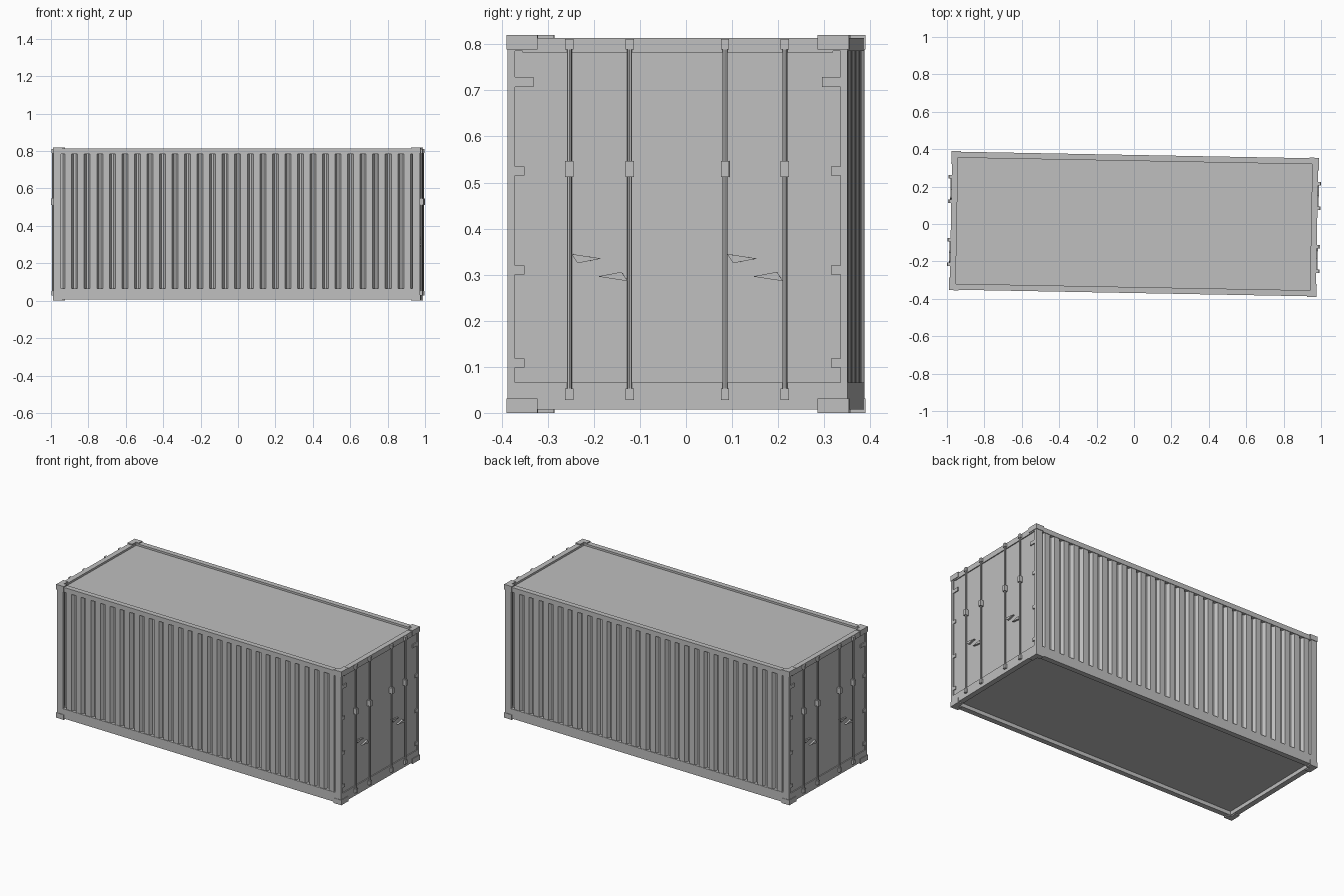
import bpy, bmesh, math
from mathutils import Matrix, Vector

cube = bpy.data.objects.get("Cube")
if cube:
    bpy.data.objects.remove(cube, do_unlink=True)

grey = bpy.data.materials.new("container grey")
grey.use_nodes = True
COLOUR = (0.52, 0.52, 0.52, 1)
grey.diffuse_color = COLOUR
grey.node_tree.nodes["Principled BSDF"].inputs["Base Color"].default_value = COLOUR

YAW = Matrix.Rotation(math.radians(-1.06), 4, "Z")   # the container stands slightly turned
HALF_TURN = Matrix.Rotation(math.pi, 4, "Z")
HL, HW = 0.979, 0.369                                # half length, half width of the frame
RAIL = 0.032                                         # rail thickness
LOW, HIGH = 0.066, 0.785                             # panel bottom and top


def box(bm, x0, x1, y0, y1, z0, z1):
    verts = bmesh.ops.create_cube(bm, size=1)["verts"]
    for v in verts:
        v.co = Vector((x1 if v.co.x > 0 else x0,
                       y1 if v.co.y > 0 else y0,
                       z1 if v.co.z > 0 else z0))


def prism(bm, yz, x0, x1):
    """Extrude a y-z outline along x."""
    face = bm.faces.new([bm.verts.new((x0, y, z)) for y, z in yz])
    ext = bmesh.ops.extrude_face_region(bm, geom=[face])["geom"]
    bmesh.ops.translate(bm, vec=(x1 - x0, 0, 0),
                        verts=[g for g in ext if isinstance(g, bmesh.types.BMVert)])


def finish(name, bm, both_ends=False):
    """Turn the mesh into an object, optionally repeated by a half turn."""
    if both_ends:
        geom = bmesh.ops.duplicate(bm, geom=bm.verts[:] + bm.edges[:] + bm.faces[:])["geom"]
        bmesh.ops.transform(bm, matrix=HALF_TURN,
                            verts=[g for g in geom if isinstance(g, bmesh.types.BMVert)])
    bmesh.ops.recalc_face_normals(bm, faces=bm.faces[:])
    bm.transform(YAW)
    mesh = bpy.data.meshes.new(name)
    bm.to_mesh(mesh)
    bm.free()
    mesh.materials.append(grey)
    obj = bpy.data.objects.new(name, mesh)
    bpy.context.collection.objects.link(obj)
    return obj


# long rails along the front and back
bm = bmesh.new()
for z0, z1 in ((0.007, LOW), (HIGH, 0.814)):
    box(bm, -HL, HL, -HW, -HW + RAIL, z0, z1)
finish("side_rails", bm, True)

# cross rails at both ends
bm = bmesh.new()
for z0, z1 in ((0.007, LOW), (0.782, 0.814)):
    box(bm, HL - RAIL, HL, -HW + RAIL, HW - RAIL, z0, z1)
finish("end_rails", bm, True)

# corner posts
bm = bmesh.new()
for s in (-1, 1):
    box(bm, HL - 0.04, HL, *sorted((s * HW, s * (HW - 0.016))), LOW, HIGH)
finish("corner_posts", bm, True)

# L-shaped corner castings
bm = bmesh.new()
for s in (-1, 1):
    for z0, z1 in ((0, 0.031), (0.789, 0.82)):
        for dx, dy in ((RAIL, 0.068), (0.052, RAIL)):
            box(bm, 0.983 - dx, 0.983, *sorted((s * 0.372, s * (0.372 - dy))), z0, z1)
finish("corner_castings", bm, True)

# roof and floor sheets, sunk inside the rails
bm = bmesh.new()
box(bm, -HL + 0.02, HL - 0.02, -HW + 0.025, HW - 0.025, 0.79, 0.802)
finish("roof_sheet", bm)
bm = bmesh.new()
box(bm, -HL + 0.02, HL - 0.02, -HW + 0.025, HW - 0.025, 0.03, 0.05)
finish("floor_sheet", bm)

# corrugated side walls
RIBS = 28
WALL = HL - 0.04
pitch = 2 * WALL / RIBS
outer, inner = -HW + 0.003, -HW + 0.022
profile = []
for i in range(RIBS):
    for t, y in ((0, inner), (0.16, inner), (0.32, outer), (0.84, outer)):
        profile.append((-WALL + (i + t) * pitch, y))
profile.append((WALL, inner))
bm = bmesh.new()
lower = [bm.verts.new((x, y, LOW - 0.005)) for x, y in profile]
upper = [bm.verts.new((x, y, HIGH + 0.005)) for x, y in profile]
for i in range(len(profile) - 1):
    bm.faces.new((lower[i], lower[i + 1], upper[i + 1], upper[i]))
wall = finish("corrugated_walls", bm, True)
thick = wall.modifiers.new("sheet", "SOLIDIFY")
thick.thickness = 0.004
thick.offset = -1
# make the sheet face outwards on both sides
for p in wall.data.polygons:
    if p.normal.y * p.center.y < 0:
        p.flip()

# door panels
DOOR = HL - 0.006
bm = bmesh.new()
box(bm, DOOR - 0.02, DOOR, -HW + 0.012, HW - 0.012, LOW - 0.004, 0.786)
finish("door_panels", bm, True)

# hinge tabs reaching from the posts onto the doors
bm = bmesh.new()
for s in (-1, 1):
    for z, length, half in ((0.718, 0.04, 0.011), (0.525, 0.02, 0.01),
                            (0.31, 0.02, 0.01), (0.108, 0.02, 0.01)):
        edge = HW - 0.016
        box(bm, DOOR - 0.005, HL, *sorted((s * edge, s * (edge - length))), z - half, z + half)
finish("hinge_tabs", bm, True)

# locking bars with their end brackets and middle guides
BARS = (-0.235, -0.104, 0.103, 0.233)
bars, brackets, guides = bmesh.new(), bmesh.new(), bmesh.new()
for y in BARS:
    made = bmesh.ops.create_cone(bars, cap_ends=True, segments=8, radius1=0.0055,
                                 radius2=0.0055, depth=0.75)["verts"]
    bmesh.ops.translate(bars, verts=made, vec=(HL + 0.006, y, 0.42))
    for z0, z1 in ((0.028, 0.053), (0.789, 0.812)):
        box(brackets, HL - 0.005, HL + 0.013, y - 0.009, y + 0.009, z0, z1)
    box(guides, DOOR - 0.003, HL + 0.017, y - 0.009, y + 0.009, 0.512, 0.547)
finish("locking_bars", bars, True)
finish("bar_brackets", brackets, True)
finish("bar_guides", guides, True)

# wedge-shaped door handles
bm = bmesh.new()
for y, reach, z in ((BARS[0], 1, 0.335), (BARS[1], -1, 0.296),
                    (BARS[2], 1, 0.335), (BARS[3], -1, 0.296)):
    lift = 0.01 * reach
    prism(bm, [(y + reach * 0.004, z + lift), (y + reach * 0.07, z),
               (y + reach * 0.018, z - lift)], DOOR - 0.003, HL + 0.006)
finish("door_handles", bm, True)
